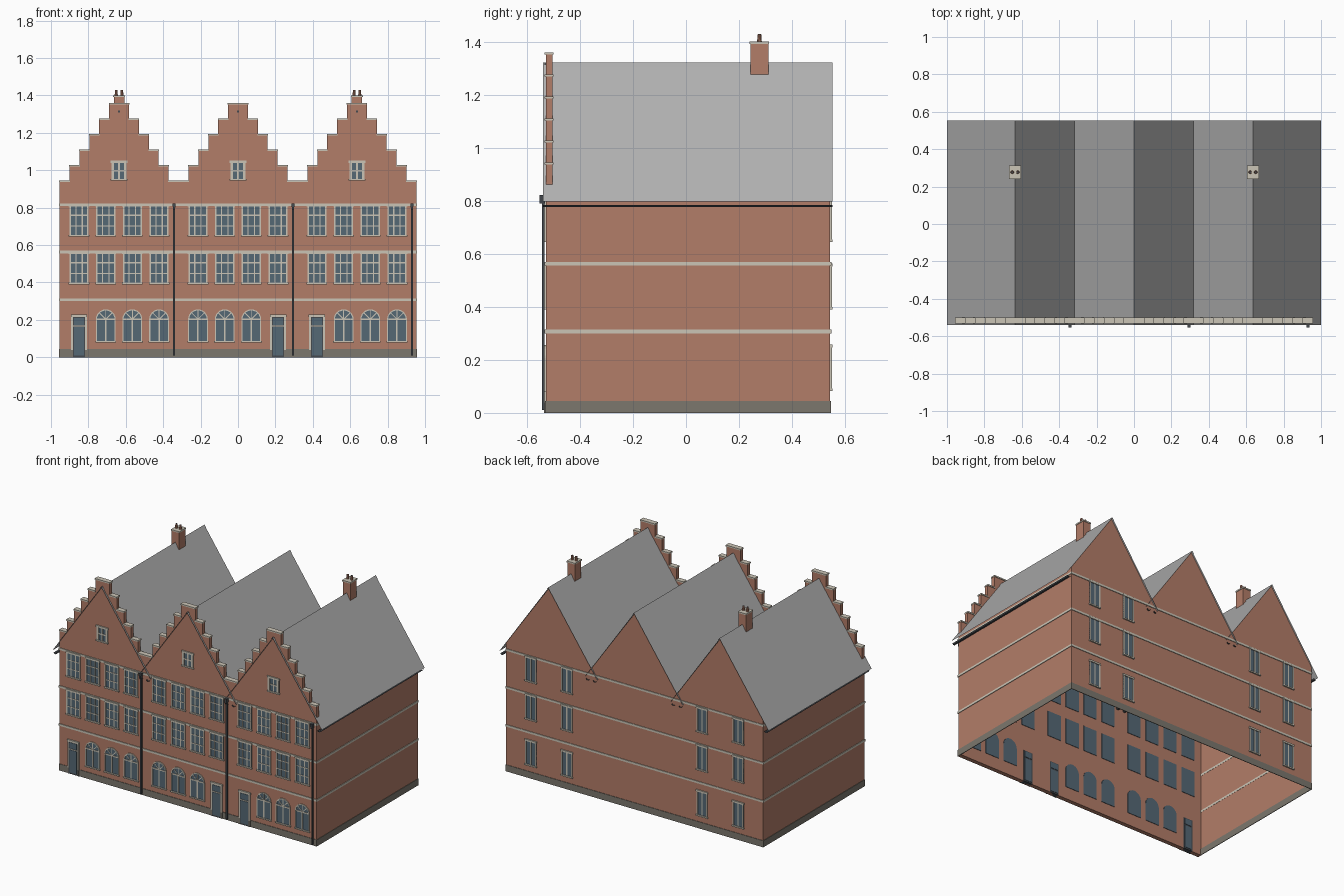
import bpy, bmesh, math

if "Cube" in bpy.data.objects:
    bpy.data.objects.remove(bpy.data.objects["Cube"])


def material(name, rgb):
    m = bpy.data.materials.new(name)
    m.use_nodes = True
    m.diffuse_color = (*rgb, 1)
    m.node_tree.nodes["Principled BSDF"].inputs["Base Color"].default_value = (*rgb, 1)
    return m


BRICK = material("red brick", (0.45, 0.205, 0.14))
CREAM = material("cream stone", (0.6, 0.56, 0.47))
GLASS = material("blue grey glass", (0.09, 0.138, 0.178))
SLATE = material("grey roofing", (0.43, 0.43, 0.43))
PLINTH = material("plinth stone", (0.2, 0.185, 0.155))
METAL = material("dark metal", (0.06, 0.068, 0.078))

parts = {}


def part(name, mat):
    if name not in parts:
        parts[name] = (bmesh.new(), mat)
    return parts[name][0]


def prism(bm, pts, y0, y1):
    """Extrude an x-z outline from y0 to y1."""
    a = [bm.verts.new((x, y0, z)) for x, z in pts]
    b = [bm.verts.new((x, y1, z)) for x, z in pts]
    n = len(pts)
    bm.faces.new(a)
    bm.faces.new(b[::-1])
    for i in range(n):
        j = (i + 1) % n
        bm.faces.new((a[i], b[i], b[j], a[j]))


def box(bm, x0, x1, y0, y1, z0, z1):
    prism(bm, [(x0, z0), (x1, z0), (x1, z1), (x0, z1)], y0, y1)


def sheet(bm, line, y0, y1):
    """Open strip following an x-z line."""
    for p, q in zip(line, line[1:]):
        bm.faces.new([bm.verts.new(v) for v in (
            (p[0], y0, p[1]), (q[0], y0, q[1]), (q[0], y1, q[1]), (p[0], y1, p[1]))])


# Main dimensions
HALF, PITCH = 0.954, 0.636
FRONT, INNER, BACK = -0.529, -0.503, 0.544
RIDGE, SLOPE = 1.317, 1.43
VALLEY = RIDGE - SLOPE * PITCH / 2
HOUSES = (-PITCH, 0, PITCH)
STEP_W, STEP_H, TOP = PITCH / 12, 0.083, 1.358


def step(i):
    return STEP_W * (i + 1), TOP - STEP_H * i


# Front wall with its three stepped gables
outline = [(-HALF, 0)]
for c in HOUSES:
    half = []
    for i in range(5, -1, -1):
        w, z = step(i)
        half += [(w, z), (w - STEP_W, z)] if i else [(w, z)]
    for p in [(c - w, z) for w, z in half] + [(c + w, z) for w, z in reversed(half)]:
        if math.dist(p, outline[-1]) > 0.001:
            outline.append(p)
outline.append((HALF, 0))
prism(part("front_wall", BRICK), outline, FRONT, INNER)

# Side and back walls, open underneath
shell = part("side_and_back_walls", BRICK)
for s in (-HALF, HALF):
    sheet(shell, [(s, 0), (s, VALLEY)], INNER, BACK)
back = [(-HALF, 0)]
for c in HOUSES:
    back += [(c - PITCH / 2, VALLEY), (c, RIDGE - 0.004)]
back += [(HALF, VALLEY), (HALF, 0)]
shell.faces.new([shell.verts.new((x, BACK, z)) for x, z in back])

# Step copings
for c in HOUSES:
    for i in range(6):
        w, z = step(i)
        spans = [(-w, w)] if i == 0 else [(-w, STEP_W - w), (w - STEP_W, w)]
        for a, b in spans:
            box(part("gable_copings", CREAM), c + a - 0.002, c + b + 0.002,
                FRONT - 0.004, INNER + 0.004, z - 0.007, z + 0.002)


# Plinth and string courses around the building
def course(name, mat, z0, z1, out):
    bm = part(name, mat)
    box(bm, -HALF - out, HALF + out, FRONT - out, FRONT + 0.001, z0, z1)
    box(bm, -HALF - out, HALF + out, BACK - 0.001, BACK + out, z0, z1)
    for s in (-1, 1):
        x = sorted((s * (HALF - 0.001), s * (HALF + out)))
        box(bm, *x, FRONT, BACK, z0, z1)


course("plinth", PLINTH, 0, 0.044, 0.003)
for z in (0.307, 0.563, 0.816):
    course("string_courses", CREAM, z - 0.007, z + 0.007, 0.004)

# Roofs, ridge strips and gutters
for c in HOUSES:
    e = 0.364
    sheet(part("roofs", SLATE), [(c - e, RIDGE - SLOPE * e), (c, RIDGE), (c + e, RIDGE - SLOPE * e)],
          -0.54, 0.553)
    sheet(part("ridge_strips", SLATE), [(c - 0.012, RIDGE - 0.013), (c, RIDGE + 0.004),
                                        (c + 0.012, RIDGE - 0.013)], -0.54, 0.553)
    for s in (-1, 1):
        sheet(part("gutters", METAL), [(c + s * x, z) for x, z in (
            (0.333, 0.784), (0.338, 0.777), (0.35, 0.777), (0.356, 0.784))], -0.54, 0.553)


def facade(bm, x0, x1, z0, z1, s, out):
    """Box on the front (s=-1) or back (s=1) wall, standing out from it."""
    y = FRONT if s < 0 else BACK
    lo, hi = sorted((y - s * 0.004, y + s * out))
    box(bm, x0, x1, lo, hi, z0, z1)


def pane(x0, x1, z0, z1, s):
    bm = part("window_glass", GLASS)
    if s < 0:
        box(bm, x0, x1, FRONT - 0.002, INNER + 0.003, z0, z1)
    else:
        box(bm, x0, x1, BACK - 0.005, BACK + 0.002, z0, z1)


def window(cx, z0, z1, w, s, cols, rows, rim, bar):
    """Square-headed window with frame, bars, lintel and sill."""
    frame = part("window_frames", CREAM)
    x0, x1 = cx - w / 2, cx + w / 2
    pane(x0, x1, z0, z1, s)
    for a in (x0, x1 - rim):
        facade(frame, a, a + rim, z0, z1, s, 0.006)
    for i in range(1, cols):
        x = x0 + w * i / cols
        facade(frame, x - bar / 2, x + bar / 2, z0, z1, s, 0.004)
    for i in range(1, rows):
        z = z0 + (z1 - z0) * i / rows
        facade(frame, x0, x1, z - bar / 2, z + bar / 2, s, 0.0045)
    facade(frame, x0 - 0.004, x1 + 0.004, z1 - 0.011, z1 + 0.001, s, 0.008)
    facade(frame, x0 - 0.004, x1 + 0.004, z0, z0 + 0.009, s, 0.009)


def arched_window(cx):
    """Round-headed ground floor window with a fan light."""
    frame = part("arched_window_frames", CREAM)
    r, rim, z0, spring = 0.053, 0.006, 0.083, 0.203
    arc = [math.pi * i / 12 for i in range(13)]

    def arch(rad, base):
        return ([(cx + rad, base)] + [(cx + rad * math.cos(a), spring + rad * math.sin(a)) for a in arc]
                + [(cx - rad, base)])
    outer, inner = arch(r, z0), arch(r - rim, z0)
    prism(part("arched_glass", GLASS), arch(r - 0.001, z0), FRONT - 0.002, INNER + 0.003)
    for i in range(len(outer) - 1):
        if math.dist(outer[i], outer[i + 1]) > 0.001:
            prism(frame, [outer[i], outer[i + 1], inner[i + 1], inner[i]], FRONT - 0.006, FRONT + 0.001)
    for a in (math.pi / 4, math.pi / 2, math.pi * 3 / 4):
        dx, dz = math.cos(a), math.sin(a)
        t, n = 0.0025, r - 0.003
        prism(frame, [(cx + t * dz, spring - t * dx), (cx + n * dx + t * dz, spring + n * dz - t * dx),
                      (cx + n * dx - t * dz, spring + n * dz + t * dx), (cx - t * dz, spring + t * dx)],
              FRONT - 0.004, FRONT + 0.001)
    facade(frame, cx - r, cx + r, spring - 0.004, spring + 0.004, -1, 0.005)
    facade(frame, cx - 0.004, cx + 0.004, z0, spring, -1, 0.0045)
    facade(frame, cx - r - 0.003, cx + r + 0.003, z0 - 0.004, z0 + 0.004, -1, 0.009)


def door(cx):
    """Glazed door with a stone surround and a transom light."""
    surround = part("door_surrounds", CREAM)
    box(part("door_frames", METAL), cx - 0.034, cx + 0.034, FRONT - 0.005, INNER + 0.002, 0, 0.216)
    glass = part("door_panels", GLASS)
    for z0, z1 in ((0.01, 0.162), (0.172, 0.211)):
        box(glass, cx - 0.027, cx + 0.027, FRONT - 0.007, INNER + 0.004, z0, z1)
    facade(surround, cx - 0.034, cx + 0.034, 0.164, 0.17, -1, 0.008)
    facade(surround, cx - 0.044, cx + 0.044, 0.214, 0.228, -1, 0.009)
    for s in (-1, 1):
        x = sorted((cx + s * 0.033, cx + s * 0.042))
        facade(surround, *x, 0.04, 0.215, -1, 0.007)
        facade(part("door_bases", PLINTH), *x, 0, 0.04, -1, 0.007)


# Front openings
BAYS = (-0.214, -0.071, 0.071, 0.214)
for c, door_bay in zip(HOUSES, (0, 3, 0)):
    for i, b in enumerate(BAYS):
        for z0, z1 in ((0.39, 0.563), (0.645, 0.816)):
            window(c + b, z0, z1, 0.102, -1, 3, 3, 0.008, 0.006)
        if i == door_bay:
            door(c + b)
        else:
            arched_window(c + b)
    window(c, 0.945, 1.05, 0.082, -1, 2, 2, 0.015, 0.009)
    facade(part("gable_anchors", METAL), c - 0.005, c + 0.005, 1.308, 1.318, -1, 0.004)

# Back windows on the outer houses
for c in (-PITCH, PITCH):
    for b in (-0.134, 0.134):
        for z0, z1 in ((0.083, 0.257), (0.39, 0.563), (0.645, 0.816)):
            window(c + b, z0, z1, 0.08, 1, 2, 1, 0.008, 0.008)

# Drainpipes with hoppers
for c in HOUSES:
    x = c + 0.294
    pipe = part("drainpipes", METAL)
    box(pipe, x - 0.005, x + 0.005, FRONT - 0.014, FRONT - 0.004, 0.01, 0.81)
    prism(pipe, [(x - 0.005, 0.79), (x + 0.005, 0.79), (x + 0.009, 0.822), (x - 0.009, 0.822)],
          FRONT - 0.024, FRONT - 0.002)

# Chimneys with caps and pots
for c in (-PITCH, PITCH):
    box(part("chimney_stacks", BRICK), c - 0.028, c + 0.028, 0.243, 0.311, 1.25, 1.393)
    box(part("chimney_caps", CREAM), c - 0.031, c + 0.031, 0.24, 0.314, 1.391, 1.4)
    for s in (-0.015, 0.015):
        pot = bmesh.ops.create_cone(part("chimney_pots", BRICK), segments=10, cap_ends=True,
                                    radius1=0.009, radius2=0.007, depth=0.03)
        bmesh.ops.translate(part("chimney_pots", BRICK), verts=pot["verts"], vec=(c + s, 0.277, 1.413))
        flue = bmesh.ops.create_cone(part("pot_openings", METAL), segments=10, cap_ends=True,
                                     radius1=0.005, radius2=0.005, depth=0.004)
        bmesh.ops.translate(part("pot_openings", METAL), verts=flue["verts"], vec=(c + s, 0.277, 1.427))

# Turn every part into an object
for name, (bm, mat) in parts.items():
    bmesh.ops.recalc_face_normals(bm, faces=bm.faces)
    mesh = bpy.data.meshes.new(name)
    bm.to_mesh(mesh)
    bm.free()
    mesh.materials.append(mat)
    bpy.context.collection.objects.link(bpy.data.objects.new(name, mesh))
